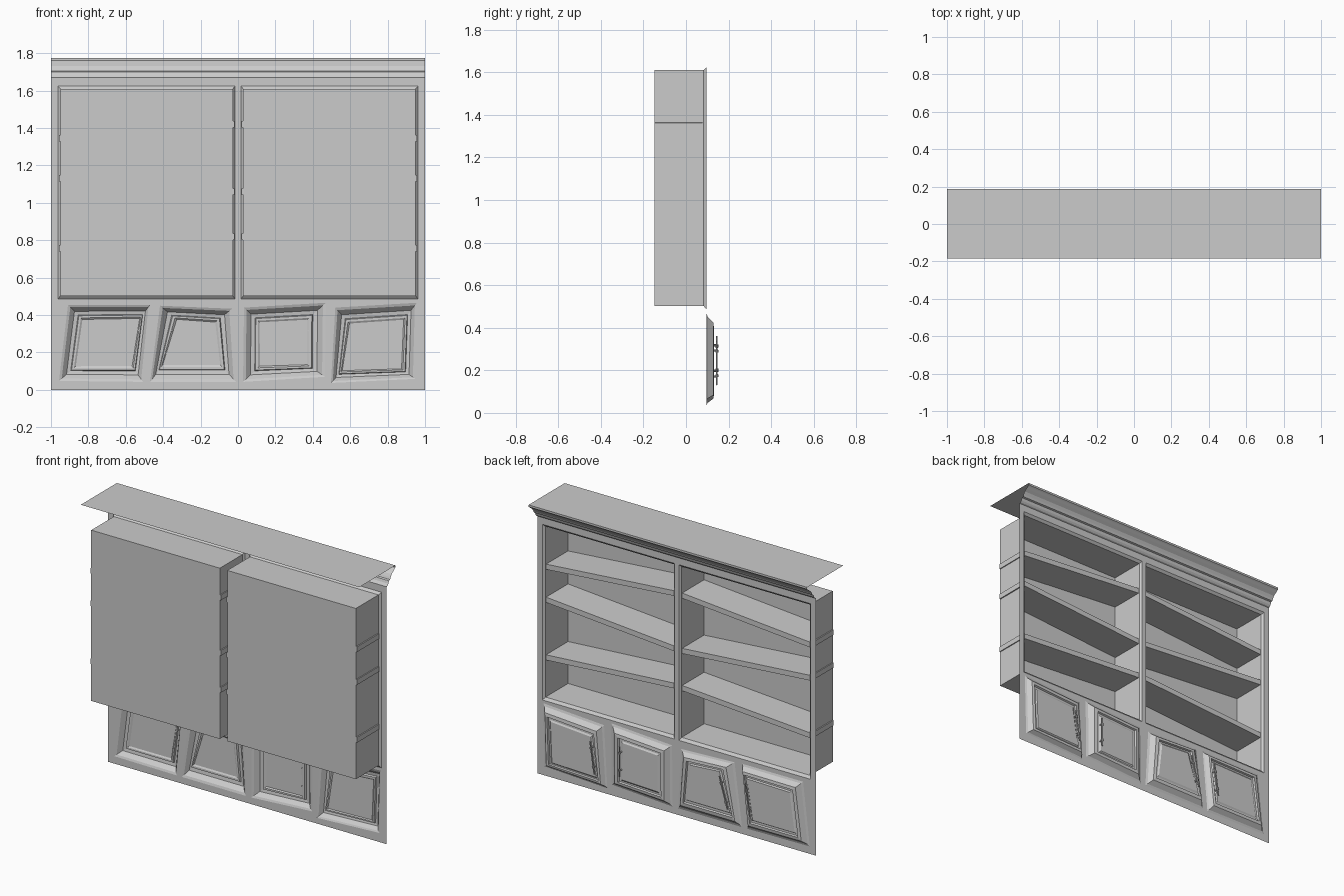
import bpy, bmesh
from mathutils import Vector

if "Cube" in bpy.data.objects:
    bpy.data.objects.remove(bpy.data.objects["Cube"])

FACE_Y = 0.097


def finish(name, bm):
    me = bpy.data.meshes.new(name)
    bm.to_mesh(me)
    bm.free()
    ob = bpy.data.objects.new(name, me)
    bpy.context.collection.objects.link(ob)
    return ob


def loft(name, rings):
    """Skin a stack of four-cornered rings and cap the last one."""
    bm = bmesh.new()
    vs = [[bm.verts.new(p) for p in r] for r in rings]
    for a, b in zip(vs, vs[1:]):
        for i in range(4):
            j = (i + 1) % 4
            bm.faces.new((a[i], a[j], b[j], b[i]))
    bm.faces.new(vs[-1])
    return finish(name, bm)


def rect(x0, x1, z0, z1):
    return [(x0, z1), (x1, z1), (x1, z0), (x0, z0)]


def at_y(quad, y):
    return [Vector((x, y, z)) for x, z in quad]


def mix(a, b, t):
    return [(p[0] + (q[0] - p[0]) * t, p[1] + (q[1] - p[1]) * t) for p, q in zip(a, b)]


# Skewed doors: outer outline, inner panel outline, side carrying the handle
doors = [
    ([(-.909, .455), (-.47, .455), (-.508, .043), (-.957, .048)],
     [(-.84, .385), (-.52, .39), (-.56, .118), (-.877, .118)], 1),
    ([(-.417, .45), (-.032, .434), (-.01, .043), (-.47, .043)],
     [(-.337, .385), (-.112, .37), (-.086, .123), (-.41, .123)], -1),
    ([(.032, .44), (.47, .466), (.465, .07), (.027, .043)],
     [(.107, .37), (.38, .385), (.38, .128), (.107, .118)], 1),
    ([(.52, .44), (.957, .466), (.947, .059), (.497, .037)],
     [(.588, .364), (.893, .385), (.882, .107), (.551, .096)], -1),
]
openings = [rect(-.963, -.016, .485, 1.625), rect(.016, .963, .485, 1.625)]
boxes = [rect(-.95, -.027, .502, 1.61), rect(.027, .95, .502, 1.61)]

# Flat face frame with holes for the compartments and doors
bm = bmesh.new()
for quad in [rect(-1, 1, 0, 1.67)] + openings + [d[0] for d in doors]:
    v = [bm.verts.new(p) for p in at_y(quad, FACE_Y)]
    for i in range(4):
        bm.edges.new((v[i], v[(i + 1) % 4]))
bmesh.ops.triangle_fill(bm, edges=bm.edges[:], use_beauty=True, use_dissolve=False,
                        normal=(0, 1, 0))
finish("face_frame", bm)

# Open compartments with a bevelled mouth
for i, (o, b) in enumerate(zip(openings, boxes)):
    loft(f"compartment_{i}", [at_y(o, FACE_Y), at_y(b, .083), at_y(b, -.148)])

# Tilted shelves, mirrored: height at outer wall, height at centre
for s in (-1, 1):
    for i, (zo, zi) in enumerate([(1.345, 1.42), (1.132, 1.06), (.757, .82)]):
        quad = [(s * .957, zo + .017), (s * .02, zi + .017),
                (s * .02, zi - .017), (s * .957, zo - .017)]
        bm = bmesh.new()
        v = [[bm.verts.new(p) for p in at_y(quad, y)] for y in (-.147, .078)]
        bm.faces.new(v[0])
        bm.faces.new(v[1][::-1])
        for k in range(4):
            n = (k + 1) % 4
            bm.faces.new((v[0][n], v[0][k], v[1][k], v[1][n]))
        bmesh.ops.recalc_face_normals(bm, faces=bm.faces[:])
        finish(f"shelf_{i}_{'left' if s < 0 else 'right'}", bm)


def rod(bm, a, b, r):
    d = b - a
    m = d.to_track_quat('Z', 'Y').to_matrix().to_4x4()
    m.translation = (a + b) / 2
    bmesh.ops.create_cone(bm, cap_ends=True, segments=8, radius1=r, radius2=r,
                          depth=d.length, matrix=m)


# Raised door frames with recessed panels, and bar handles
door_profile = [(0, FACE_Y), (.18, .102), (.5, .128), (.78, .131), (.84, .12), (1, .12), (1.12, .126)]
for i, (outer, inner, side) in enumerate(doors):
    loft(f"door_{i}", [at_y(mix(outer, inner, t), y) for t, y in door_profile])
    q = at_y(mix(outer, inner, 1.05), .145)
    top, bottom = (q[1], q[2]) if side > 0 else (q[0], q[3])
    lo, hi = bottom.lerp(top, .12), bottom.lerp(top, .9)
    bm = bmesh.new()
    rod(bm, lo, hi, .004)
    for t in (.2, .8):
        p = lo.lerp(hi, t)
        rod(bm, p - Vector((0, .026, 0)), p, .004)
        rod(bm, p.lerp(lo, .06), p.lerp(hi, .06), .007)
    finish(f"handle_{i}", bm)

# Crown moulding swept along x, running into the flat top board
crown = [(FACE_Y, 1.67), (.106, 1.674), (.114, 1.684), (.12, 1.70), (.131, 1.704),
         (.137, 1.717), (.147, 1.733), (.163, 1.745), (.177, 1.756), (.186, 1.762),
         (.186, 1.775), (-.184, 1.775)]
bm = bmesh.new()
rows = [[bm.verts.new((x, y, z)) for x in (-1, 1)] for y, z in crown]
for a, b in zip(rows, rows[1:]):
    bm.faces.new((a[1], a[0], b[0], b[1]))
finish("crown_and_top", bm)
